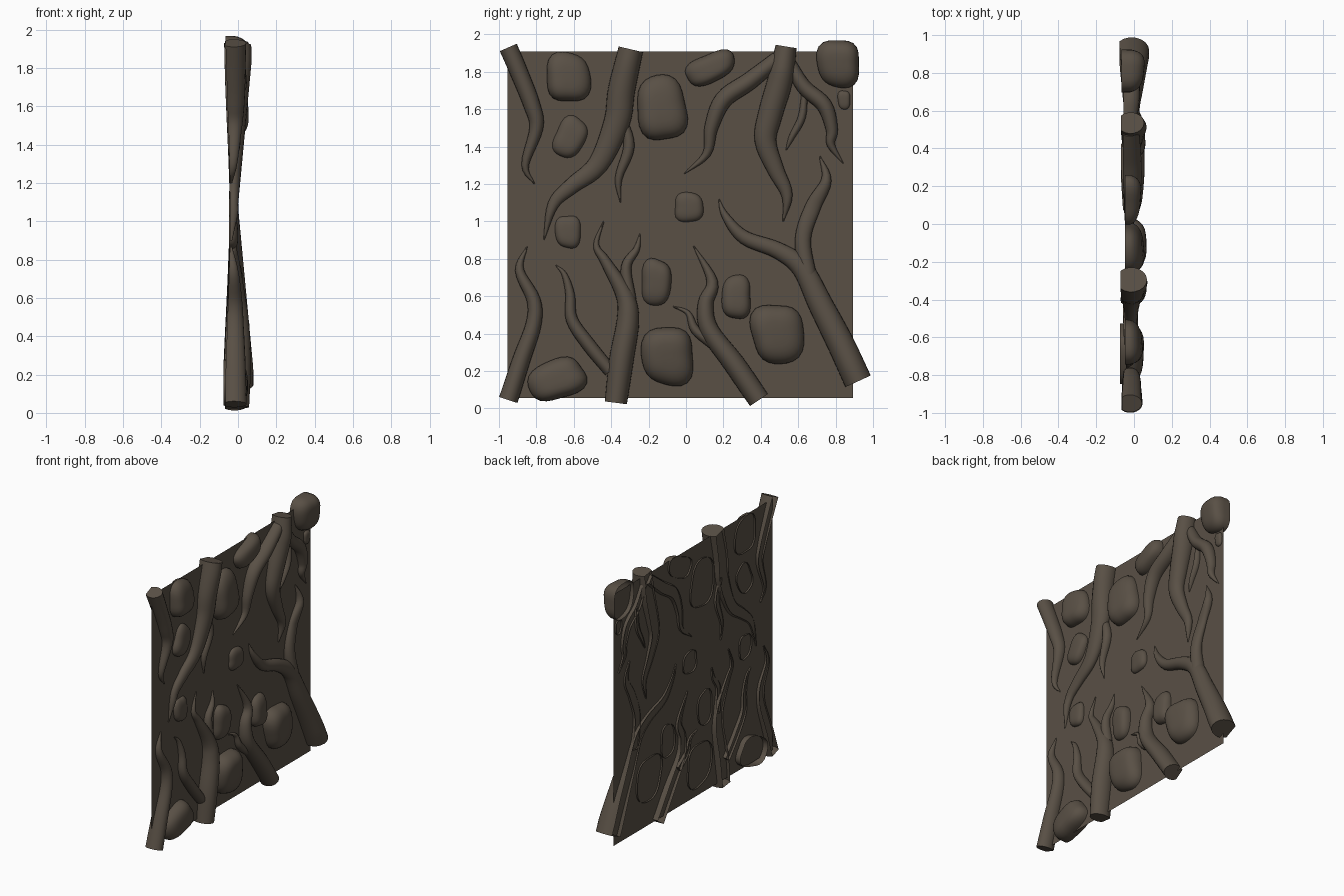
import bpy, bmesh, math, random
from mathutils import Vector

if "Cube" in bpy.data.objects:
    bpy.data.objects.remove(bpy.data.objects["Cube"])

random.seed(4)
PLANE_X = -0.035


def material(name, col):
    m = bpy.data.materials.new(name)
    m.diffuse_color = (*col, 1)
    m.use_nodes = True
    m.node_tree.nodes["Principled BSDF"].inputs["Base Color"].default_value = m.diffuse_color
    return m


earth = material("earth brown", (0.1, 0.08, 0.06))


def finish(name, bm):
    me = bpy.data.meshes.new(name)
    bmesh.ops.recalc_face_normals(bm, faces=bm.faces)
    # open shells: make sure they face outward (+x)
    if sum(f.normal.x * f.calc_area() for f in bm.faces) < 0:
        bmesh.ops.reverse_faces(bm, faces=bm.faces)
    bm.to_mesh(me)
    bm.free()
    ob = bpy.data.objects.new(name, me)
    bpy.context.collection.objects.link(ob)
    me.materials.append(earth)
    bpy.context.view_layer.objects.active = ob
    ob.select_set(True)
    bpy.ops.object.shade_smooth_by_angle(angle=math.radians(50))
    ob.select_set(False)


def spline(pts, steps=5):
    p = [Vector(q) for q in pts]
    p = [2 * p[0] - p[1]] + p + [2 * p[-1] - p[-2]]
    out = []
    for i in range(1, len(p) - 2):
        a, b, c, d = p[i - 1:i + 3]
        for k in range(steps):
            t = k / steps
            out.append(0.5 * (2 * b + (c - a) * t + (2 * a - 5 * b + 4 * c - d) * t * t
                              + (3 * b - a - 3 * c + d) * t ** 3))
    return out + [p[-2]]


def root(name, pts, n=14):
    """Tapering half-buried root: (y, z, radius) points, open at the back."""
    path = spline(pts)
    bm = bmesh.new()
    rings = []
    for i, q in enumerate(path):
        y, z, r = q.x, q.y, max(q.z, 0.003)
        d = path[min(i + 1, len(path) - 1)] - path[max(i - 1, 0)]
        s = Vector((d.y, -d.x)).normalized()
        t = min(1, abs(z - 1.08) / 0.85)       # roots get flatter toward mid height
        top = PLANE_X + min(1.55 * r, 0.035 + 0.08 * t)
        back = PLANE_X - 0.007 - 0.45 * r * t
        mid = back + 0.4 * (top - back)
        ring = []
        for k in range(n + 1):
            a = math.radians(-135 + 270 * k / n)
            c = math.cos(a)
            x = mid + c * ((top - mid) if c > 0 else (mid - back) / 0.707)
            o = r * math.sin(a)
            ring.append(bm.verts.new((x, y + s.x * o, z + s.y * o)))
        rings.append(ring)
    for a, b in zip(rings, rings[1:]):
        for k in range(n):
            bm.faces.new((a[k], a[k + 1], b[k + 1], b[k]))
    bm.faces.new(rings[0])
    finish(name, bm)


def rock(name, y, z, ry, rz, height, tilt=0.0, back=0.012, n=28, m=8):
    """Rounded boxy stone bulging out of the panel."""
    bm = bmesh.new()
    ph = [random.uniform(0, 6.28) for _ in range(3)]
    gx, gy = random.uniform(-0.2, 0.2), random.uniform(-0.2, 0.2)
    rings = []
    for j in range(m + 1):
        f = j / m
        rho = 1 if j == 0 else math.cos(f * math.pi / 2 * 0.97) ** 0.6
        h = -back if j == 0 else height * math.sin(f * math.pi / 2)
        ring = []
        for k in range(n):
            a = 2 * math.pi * k / n
            c, s = math.cos(a), math.sin(a)
            e = (abs(c) ** 3 + abs(s) ** 3) ** (-1 / 3)
            e *= 0.97 + 0.05 * math.cos(2 * a + ph[0]) + 0.04 * math.cos(3 * a + ph[1])
            u, v = c * e * rho, s * e * rho
            hh = h * (1 + gx * u + gy * v) if j else h
            py, pz = u * ry, v * rz
            ring.append(bm.verts.new((PLANE_X + hh,
                                      y + py * math.cos(tilt) - pz * math.sin(tilt),
                                      z + py * math.sin(tilt) + pz * math.cos(tilt))))
        rings.append(ring)
    for a, b in zip(rings, rings[1:]):
        for k in range(n):
            bm.faces.new((a[k], a[(k + 1) % n], b[(k + 1) % n], b[k]))
    bm.faces.new(rings[-1])
    finish(name, bm)


# flat earth panel
bm = bmesh.new()
bm.faces.new([bm.verts.new((PLANE_X, y, z)) for y, z in
              ((-0.955, 0.055), (0.893, 0.055), (0.893, 1.908), (-0.955, 1.908))])
finish("earth_panel", bm)

# roots hanging from the top edge
root("top_root_left", [(-.95, 1.93, .05), (-.89, 1.79, .048), (-.825, 1.625, .045), (-.80, 1.5, .037),
                       (-.86, 1.3, .02), (-.81, 1.2, .003)])
root("top_root_middle", [(-.295, 1.92, .067), (-.345, 1.7, .073), (-.37, 1.53, .07), (-.47, 1.305, .055),
                         (-.61, 1.19, .043), (-.71, 1.09, .03), (-.76, .9, .003)])
root("top_root_middle_branch", [(-.34, 1.56, .02), (-.305, 1.4, .03), (-.36, 1.23, .02), (-.35, 1.1, .003)])
root("top_root_right", [(.535, 1.935, .057), (.505, 1.76, .068), (.45, 1.57, .066), (.425, 1.43, .058),
                        (.48, 1.275, .045), (.54, 1.14, .03), (.52, 1.0, .003)])
root("top_root_right_branch_a", [(.49, 1.87, .04), (.34, 1.75, .048), (.2, 1.65, .048), (.135, 1.5, .037),
                                 (.11, 1.36, .022), (-.01, 1.255, .003)])
root("top_root_right_branch_b", [(.55, 1.86, .03), (.63, 1.72, .04), (.74, 1.62, .042), (.78, 1.49, .032),
                                 (.775, 1.41, .022), (.84, 1.31, .003)])
root("top_root_right_twig", [(.635, 1.71, .015), (.62, 1.56, .021), (.565, 1.45, .016), (.535, 1.38, .003)])

# roots rising from the bottom edge
root("low_root_right", [(.92, .145, .075), (.83, .34, .073), (.72, .555, .066), (.62, .75, .055),
                        (.49, .845, .045), (.31, .915, .037), (.21, 1.03, .02), (.175, 1.12, .003)])
root("low_root_right_branch", [(.66, .68, .045), (.625, .9, .043), (.68, 1.08, .042), (.75, 1.22, .028),
                               (.715, 1.35, .003)])
root("low_root_centre", [(.39, .045, .058), (.26, .235, .058), (.125, .42, .05), (.105, .56, .042),
                         (.14, .68, .03), (.04, .87, .003)])
root("low_root_centre_twig", [(.15, .34, .03), (.05, .42, .025), (.01, .51, .014), (-.07, .545, .003)])
root("low_root_middle", [(-.375, .03, .06), (-.345, .26, .066), (-.31, .475, .06), (-.33, .61, .047),
                         (-.43, .785, .028), (-.48, .875, .016), (-.44, 1.0, .003)])
root("low_root_middle_twig", [(-.3, .58, .035), (-.32, .755, .028), (-.265, .85, .018), (-.245, .935, .003)])
root("low_root_middle_branch", [(-.405, .2, .035), (-.52, .34, .037), (-.61, .475, .032), (-.62, .61, .025),
                                (-.65, .715, .015), (-.695, .765, .003)])
root("low_root_left", [(-.95, .045, .052), (-.88, .26, .048), (-.815, .45, .042), (-.815, .58, .037),
                       (-.89, .74, .024), (-.85, .865, .003)])

# stones: y, z, half width, half height, bulge, tilt, depth behind panel
for i, s in enumerate([
    (-.63, 1.77, .12, .135, .075, 0), (-.62, 1.45, .085, .11, .045, -.5), (-.13, 1.605, .14, .17, .085, .15),
    (.13, 1.82, .135, .08, .07, .4), (.815, 1.845, .118, .128, .085, 0, .03), (-.63, .945, .068, .092, .035, 0),
    (.015, 1.075, .082, .078, .035, 0), (-.16, .675, .083, .125, .055, -.1), (.27, .595, .083, .115, .055, 0),
    (.49, .40, .145, .16, .09, .1), (-.097, .28, .143, .158, .095, 0), (-.69, .155, .155, .11, .085, .4, .04),
    (.845, 1.65, .035, .05, .02, 0),
]):
    rock("stone_%d" % (i + 1), *s)
